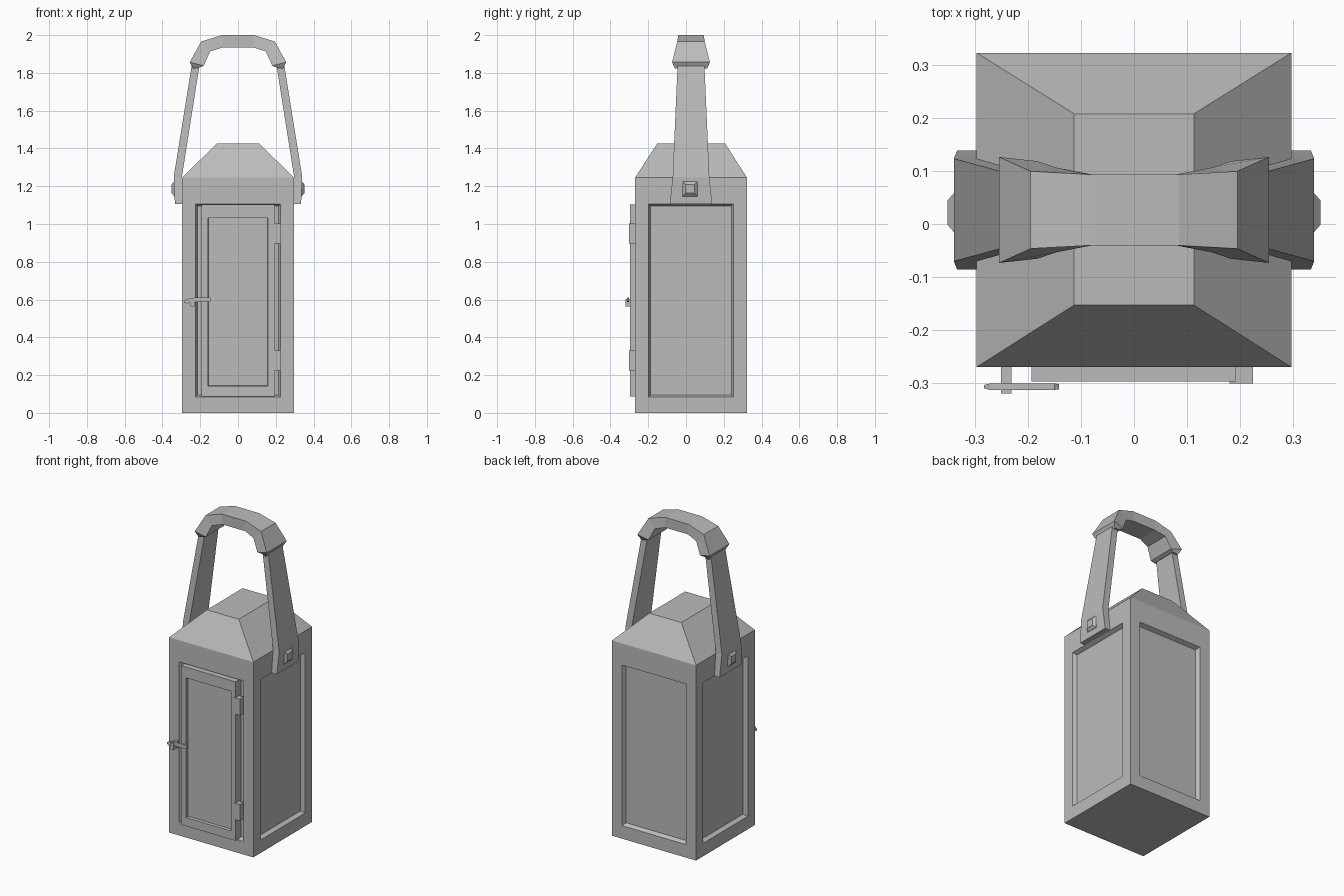
import bpy, bmesh
from mathutils import Vector

cube = bpy.data.objects.get("Cube")
if cube:
    bpy.data.objects.remove(cube, do_unlink=True)

CY = 0.0265      # depth of the lantern's middle line

metal = bpy.data.materials.new("grey metal")
metal.use_nodes = True
metal.diffuse_color = (0.5, 0.5, 0.5, 1)
metal.node_tree.nodes["Principled BSDF"].inputs["Base Color"].default_value = (0.5, 0.5, 0.5, 1)


def loft(name, rings, edit=None):
    """Skin a row of four-cornered rings into a closed solid."""
    bm = bmesh.new()
    loops = [[bm.verts.new(p) for p in ring] for ring in rings]
    for a, b in zip(loops, loops[1:]):
        for i in range(4):
            j = (i + 1) % 4
            bm.faces.new((a[i], a[j], b[j], b[i]))
    bm.faces.new(loops[0])
    bm.faces.new(loops[-1])
    bmesh.ops.recalc_face_normals(bm, faces=bm.faces[:])
    if edit:
        edit(bm)
    mesh = bpy.data.meshes.new(name)
    bm.to_mesh(mesh)
    bm.free()
    mesh.materials.append(metal)
    obj = bpy.data.objects.new(name, mesh)
    bpy.context.collection.objects.link(obj)
    return obj


def flat(x0, x1, y0, y1, z):
    return [(x0, y0, z), (x1, y0, z), (x1, y1, z), (x0, y1, z)]


def upright(x, y0, y1, z0, z1):
    return [(x, y0, z0), (x, y1, z0), (x, y1, z1), (x, y0, z1)]


def box(name, x0, x1, y0, y1, z0, z1, edit=None):
    return loft(name, [flat(x0, x1, y0, y1, z) for z in (z0, z1)], edit)


def sunk_panel(bm, face, margin, z0, z1, bevel, depth):
    """Frame a wall face and sink its middle with sloping sides."""
    bmesh.ops.inset_individual(bm, faces=[face], thickness=margin)
    middle = face.calc_center_median().z
    for v in face.verts:
        v.co.z = z0 if v.co.z < middle else z1
    bmesh.ops.inset_individual(bm, faces=[face], thickness=bevel)
    shift = face.normal * -depth
    for v in face.verts:
        v.co += shift


# Body with sunk panels on all four walls and a hipped roof
def body_panels(bm):
    for f in [f for f in bm.faces if abs(f.normal.z) < 0.1]:
        sunk_panel(bm, f, 0.1, 0.083, 1.107, 0.017, 0.025)


loft("lantern_body", [
    flat(-0.297, 0.297, -0.27, 0.323, 0),
    flat(-0.297, 0.297, -0.27, 0.323, 1.245),
    flat(-0.113, 0.113, -0.153, 0.208, 1.425)], body_panels)


# Door with a sunk middle
def door_panel(bm):
    front = min(bm.faces, key=lambda f: f.normal.y)
    sunk_panel(bm, front, 0.048, 0.142, 1.033, 0.003, 0.018)


box("door", -0.193, 0.192, -0.297, -0.244, 0.088, 1.102, door_panel)

# Hinges
for label, z in (("lower", 0.225), ("upper", 0.897)):
    box(label + "_hinge", 0.18, 0.225, -0.301, -0.265, z, z + 0.105)

# Latch peg and lever
box("latch_peg", -0.251, -0.231, -0.32, -0.265, 0.562, 0.604)
loft("latch_lever", [
    upright(x, -0.307 - w, -0.307 + w, 0.596 - h + d, 0.596 + h + d)
    for x, w, h, d in ((-0.283, 0.003, 0.006, -0.007), (-0.272, 0.006, 0.012, -0.005),
                       (-0.225, 0.006, 0.012, 0.003), (-0.15, 0.006, 0.012, 0.003),
                       (-0.142, 0.005, 0.006, 0.003))])

# Handle arms and their bolts
for side, s in (("right", -1), ("left", 1)):
    loft(side + "_handle_arm", [
        [(s * xi, CY - w, z), (s * xo, CY - w, z), (s * xo, CY + w, z), (s * xi, CY + w, z)]
        for xi, xo, w, z in ((0.295, 0.334, 0.112, 1.107), (0.297, 0.34, 0.097, 1.25),
                             (0.204, 0.245, 0.071, 1.84))])
    loft(side + "_bolt", [
        upright(s * x, CY - 0.005 - r, CY - 0.005 + r, 1.186 - r, 1.186 + r)
        for x, r in ((0.325, 0.04), (0.337, 0.04), (0.352, 0.023))])

# Grip: half of the arch, mirrored; outer x, z, half width, inner x, z, half width
half = [
    (0.238, 1.823, 0.085, 0.2, 1.83, 0.08),
    (0.255, 1.857, 0.1, 0.182, 1.838, 0.092),
    (0.195, 1.966, 0.073, 0.147, 1.914, 0.08),
    (0.085, 2.0, 0.067, 0.08, 1.935, 0.067)]
arch = half + [(-a, b, c, -d, e, f) for a, b, c, d, e, f in reversed(half)]
loft("handle_grip", [
    [(xo, CY - wo, zo), (xo, CY + wo, zo), (xi, CY + wi, zi), (xi, CY - wi, zi)]
    for xo, zo, wo, xi, zi, wi in arch])
